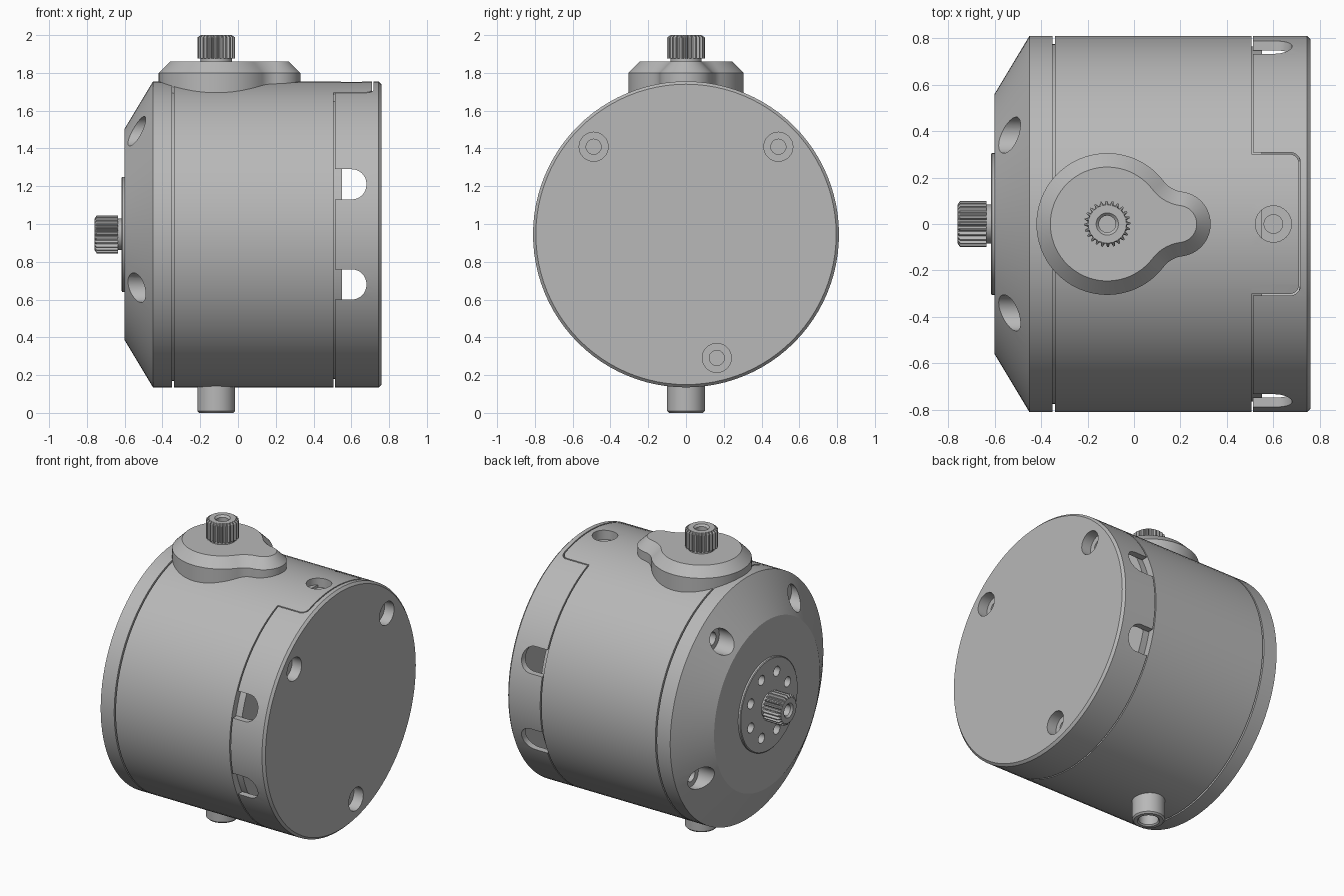
import bpy, bmesh
from math import sin, cos, pi, radians, sqrt, atan2
from mathutils import Matrix, Vector

if "Cube" in bpy.data.objects:
    bpy.data.objects.remove(bpy.data.objects["Cube"], do_unlink=True)

grey = bpy.data.materials.new("machined grey")
grey.use_nodes = True
grey.diffuse_color = (0.48, 0.48, 0.48, 1)
grey.node_tree.nodes["Principled BSDF"].inputs["Base Color"].default_value = grey.diffuse_color

AXIS_Z, R = 0.945, 0.81          # body axis height and body radius
SHAFT_X = -0.115                 # vertical shaft position
ALONG_X = Matrix.Translation((0, 0, AXIS_Z)) @ Matrix.Rotation(pi / 2, 4, "Y")
ALONG_MINUS_X = Matrix.Translation((0, 0, AXIS_Z)) @ Matrix.Rotation(-pi / 2, 4, "Y")
UPRIGHT = Matrix.Translation((SHAFT_X, 0, 0))
parts = []


def loft(name, loops, matrix=Matrix(), part=True):
    """Capped solid through (height, outline) loops with equal point counts."""
    bm = bmesh.new()
    rings = [[bm.verts.new(matrix @ Vector((x, y, h))) for x, y in pts] for h, pts in loops]
    for a, b in zip(rings, rings[1:]):
        for i in range(len(a)):
            j = (i + 1) % len(a)
            bm.faces.new((a[i], a[j], b[j], b[i]))
    bm.faces.new(rings[0][::-1])
    bm.faces.new(rings[-1])
    bmesh.ops.recalc_face_normals(bm, faces=bm.faces[:])
    mesh = bpy.data.meshes.new(name)
    bm.to_mesh(mesh)
    bm.free()
    mesh.materials.append(grey)
    obj = bpy.data.objects.new(name, mesh)
    bpy.context.collection.objects.link(obj)
    if part:
        parts.append(obj)
    return obj


def circle(r, n):
    return [(r * cos(2 * pi * i / n), r * sin(2 * pi * i / n)) for i in range(n)]


def turn(name, profile, matrix=ALONG_X, n=96, part=True):
    return loft(name, [(h, circle(r, n)) for h, r in profile], matrix, part)


def boolean(targets, cutters, mode="DIFFERENCE"):
    for obj in targets:
        for cutter in cutters:
            mod = obj.modifiers.new("cut", "BOOLEAN")
            mod.operation, mod.object, mod.solver = mode, cutter, "EXACT"
            bpy.context.view_layer.objects.active = obj
            bpy.ops.object.modifier_apply(modifier=mod.name)
    for cutter in cutters:
        bpy.data.objects.remove(cutter, do_unlink=True)


def at(y, z, base=ALONG_X):
    return Matrix.Translation((0, y, z)) @ base


def polar(r, degrees):
    return r * cos(radians(degrees)), r * sin(radians(degrees))


# Tapered front cap and main shell
front_cap = turn("front_cap", [(-0.6, 0.56), (-0.45, R), (-0.35, R)])
turn("main_shell", [(-0.36, 0.775), (-0.34, 0.775), (-0.34, R), (0.505, R),
                    (0.505, 0.765), (0.55, 0.765)])

# Screw holes in the tapered cap
boolean([front_cap], [
    turn("hole", [(-0.7, 0.078), (-0.46, 0.078), (-0.46, 0.042), (-0.4, 0.042)],
         at(*polar(0.667, a)), 32, False) for a in (55, 125, -25, 205)])

# Hollow rear cap with screw bosses
rear_cap = turn("rear_cap", [(0.71, 0.77), (0.513, 0.77), (0.513, R), (0.745, R), (0.76, 0.795)])
screws = [polar(0.674, a) for a in (43.5, 136.5, -76)]
bosses = [turn("screw_boss", [(0.53, 0.092), (0.735, 0.092)], at(y, z), 32) for y, z in screws]
boolean([rear_cap] + bosses, [
    turn("hole", [(0.6, 0.04), (0.69, 0.04), (0.69, 0.077), (0.8, 0.077)],
         at(y, z), 32, False) for y, z in screws])


def round_end(x0, x1, half, corner, n=8):
    """Rectangle with its far two corners rounded."""
    pts = [(x0, half), (x0, -half)]
    for cy, start in ((-half + corner, -pi / 2), (half - corner, 0)):
        for i in range(n + 1):
            a = start + i * pi / 2 / n
            pts.append((x1 - corner + corner * cos(a), cy + corner * sin(a)))
    return pts


# Side windows running through the rear cap
ALONG_Y = Matrix.Rotation(pi / 2, 4, "X")
window = round_end(0.45, 0.68, 0.08, 0.078)
boolean([rear_cap], [
    loft("window", [(-1, window), (1, window)],
         Matrix.Translation((0, 0, AXIS_Z + side * 0.265)) @ ALONG_Y, False) for side in (-1, 1)])

# Cover tab on top, with a seam around it and a screw hole
slot = round_end(0.45, 0.717, 0.308, 0.046)
boolean([rear_cap], [loft("slot", [(1.5, slot), (2, slot)], part=False)])
tongue = round_end(0.505, 0.71, 0.301, 0.04)
tab = loft("cover_tab", [(1.62, tongue), (2, tongue)])
boolean([tab], [turn("envelope", [(0.3, R), (0.9, R)], part=False)], "INTERSECT")
boolean([tab], [turn("hole", [(1.64, 0.04), (1.69, 0.04), (1.69, 0.078), (1.9, 0.078)],
                     Matrix.Translation((0.6, 0, 0)), 32, False)])


# Keyhole-shaped flange: big circle and small lobe joined by concave fillets
def keyhole(inset):
    big, lobe, fillet, gap = 0.305, 0.14, 0.12, 0.305
    fx = ((big + fillet) ** 2 - (lobe + fillet) ** 2 + gap ** 2) / (2 * gap)
    fy = sqrt((big + fillet) ** 2 - fx ** 2)
    a, b = atan2(fy, fx), atan2(fy, fx - gap)

    def arc(cx, cy, r, start, end, n):
        return [(cx + r * cos(start + (end - start) * i / n),
                 cy + r * sin(start + (end - start) * i / n)) for i in range(n)]

    r = fillet + inset
    return (arc(0, 0, big - inset, a, 2 * pi - a, 56)
            + arc(fx, -fy, r, pi - a, pi - b, 10)
            + arc(gap, 0, lobe - inset, -b, b, 24)
            + arc(fx, fy, r, pi + b, pi + a, 10))


loft("top_flange", [(1.6, keyhole(0)), (1.8, keyhole(0)), (1.86, keyhole(0.06))], UPRIGHT)

# Hub plate with a ring of holes
hub = turn("hub_plate", [(0.59, 0.305), (0.612, 0.305), (0.616, 0.3)], ALONG_MINUS_X)
boolean([hub, front_cap], [
    turn("hole", [(0.57, 0.033), (0.7, 0.033)], at(*polar(0.21, 22.5 + 45 * i), ALONG_MINUS_X),
         20, False) for i in range(8)])


# Splined shafts with a bored tip
def splined_shaft(name, base, tip, matrix, teeth=24):
    n = teeth * 4

    def star(outer, root):
        return [((outer if i % 4 < 2 else root) * cos(2 * pi * i / n),
                 (outer if i % 4 < 2 else root) * sin(2 * pi * i / n)) for i in range(n)]

    loft(name, [(tip - 0.07, circle(0.036, n)), (tip - 0.012, circle(0.036, n)),
                (tip, circle(0.048, n)), (tip, circle(0.082, n)),
                (tip - 0.012, star(0.1, 0.085)), (base + 0.02, star(0.1, 0.085)),
                (base + 0.02, circle(0.083, n)), (base - 0.02, circle(0.083, n))], matrix)


splined_shaft("side_shaft", 0.615, 0.76, ALONG_MINUS_X)
splined_shaft("top_shaft", 1.855, 2.0, UPRIGHT)

# Plain hollow stub underneath
turn("bottom_stub", [(0.12, 0.06), (0.008, 0.06), (0, 0.068), (0, 0.09), (0.01, 0.1), (0.2, 0.1)],
     UPRIGHT, 48)

# Smooth the round surfaces, keep the machined edges sharp
bpy.ops.object.select_all(action="DESELECT")
for obj in parts:
    obj.select_set(True)
bpy.context.view_layer.objects.active = parts[0]
bpy.ops.object.shade_smooth_by_angle(angle=radians(25))
